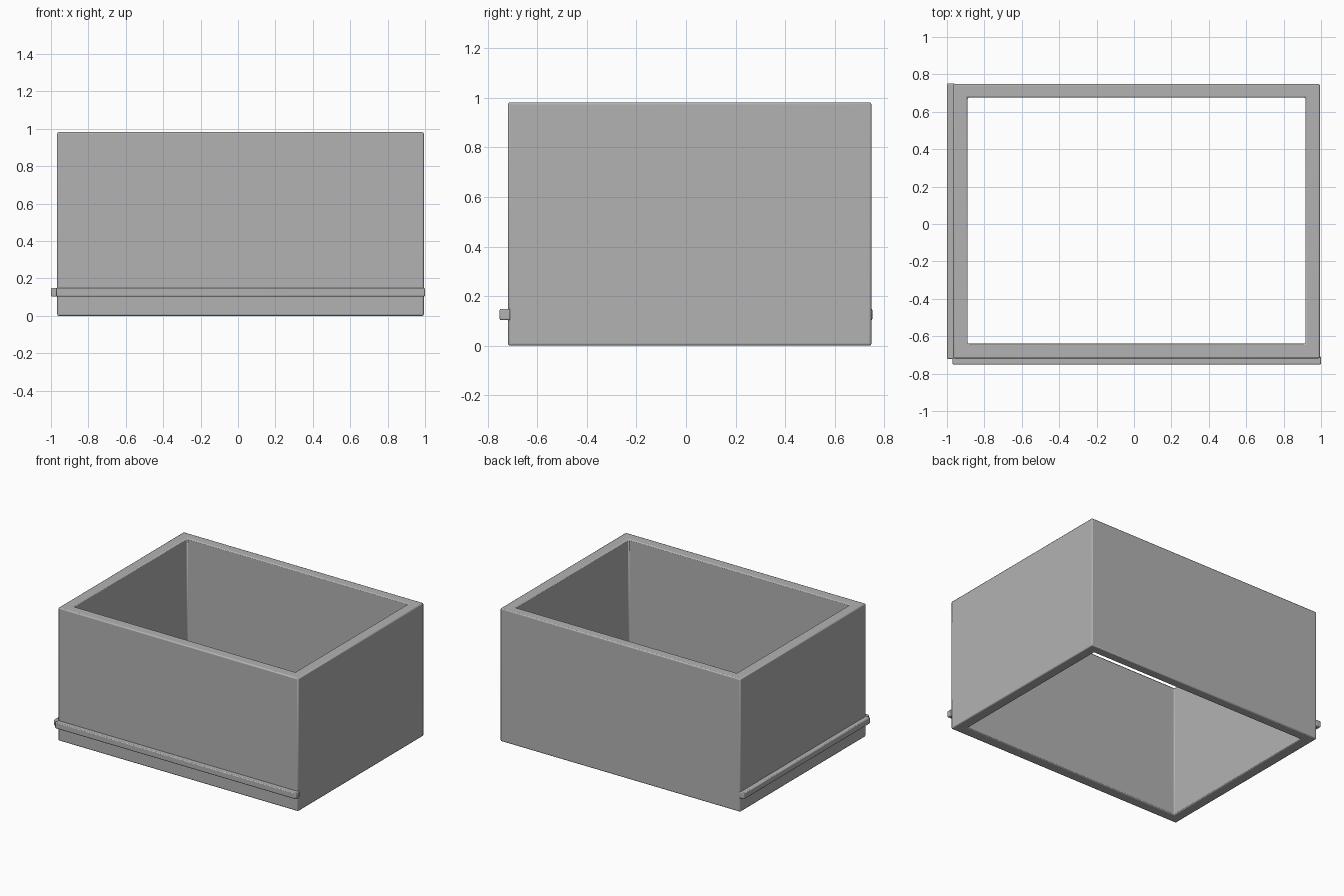
import bpy, bmesh

if "Cube" in bpy.data.objects:
    bpy.data.objects.remove(bpy.data.objects["Cube"])

grey = bpy.data.materials.new("plain_grey")
grey.diffuse_color = (0.45, 0.45, 0.45, 1)
grey.use_nodes = True
grey.node_tree.nodes["Principled BSDF"].inputs["Base Color"].default_value = grey.diffuse_color


def finish(bm, name, bevel):
    """Turn a bmesh into a grey object with softly rounded edges."""
    bmesh.ops.recalc_face_normals(bm, faces=bm.faces)
    me = bpy.data.meshes.new(name)
    bm.to_mesh(me)
    bm.free()
    me.materials.append(grey)
    ob = bpy.data.objects.new(name, me)
    bpy.context.collection.objects.link(ob)
    mod = ob.modifiers.new("rounded_edges", 'BEVEL')
    mod.width = bevel
    mod.segments = 2
    mod.limit_method = 'ANGLE'
    bpy.context.view_layer.objects.active = ob
    ob.select_set(True)
    bpy.ops.object.shade_smooth_by_angle()
    ob.select_set(False)
    return ob


def ring(bm, x0, x1, y0, y1, z):
    return [bm.verts.new((x, y, z))
            for x, y in ((x0, y0), (x1, y0), (x1, y1), (x0, y1))]


def bridge(bm, a, b):
    for i in range(4):
        j = (i + 1) % 4
        bm.faces.new((a[i], a[j], b[j], b[i]))


def box(name, x, y, z, bevel):
    bm = bmesh.new()
    low, high = ring(bm, *x, *y, z[0]), ring(bm, *x, *y, z[1])
    bridge(bm, low, high)
    bm.faces.new(low)
    bm.faces.new(high)
    return finish(bm, name, bevel)


# Open rectangular wall frame, no floor and no lid
outer = (-0.967, 0.994, -0.718, 0.748)
inner = (-0.889, 0.916, -0.640, 0.677)
bm = bmesh.new()
rings = [ring(bm, *outer, 0), ring(bm, *outer, 0.982),
         ring(bm, *inner, 0.982), ring(bm, *inner, 0)]
for i in range(4):
    bridge(bm, rings[i], rings[(i + 1) % 4])
finish(bm, "wall_frame", 0.008)

# Slim rails along the front and left walls
box("front_rail", (-0.970, 1.0), (-0.752, -0.709), (0.103, 0.149), 0.006)
box("left_rail", (-1.0, -0.957), (-0.722, 0.752), (0.103, 0.149), 0.006)
